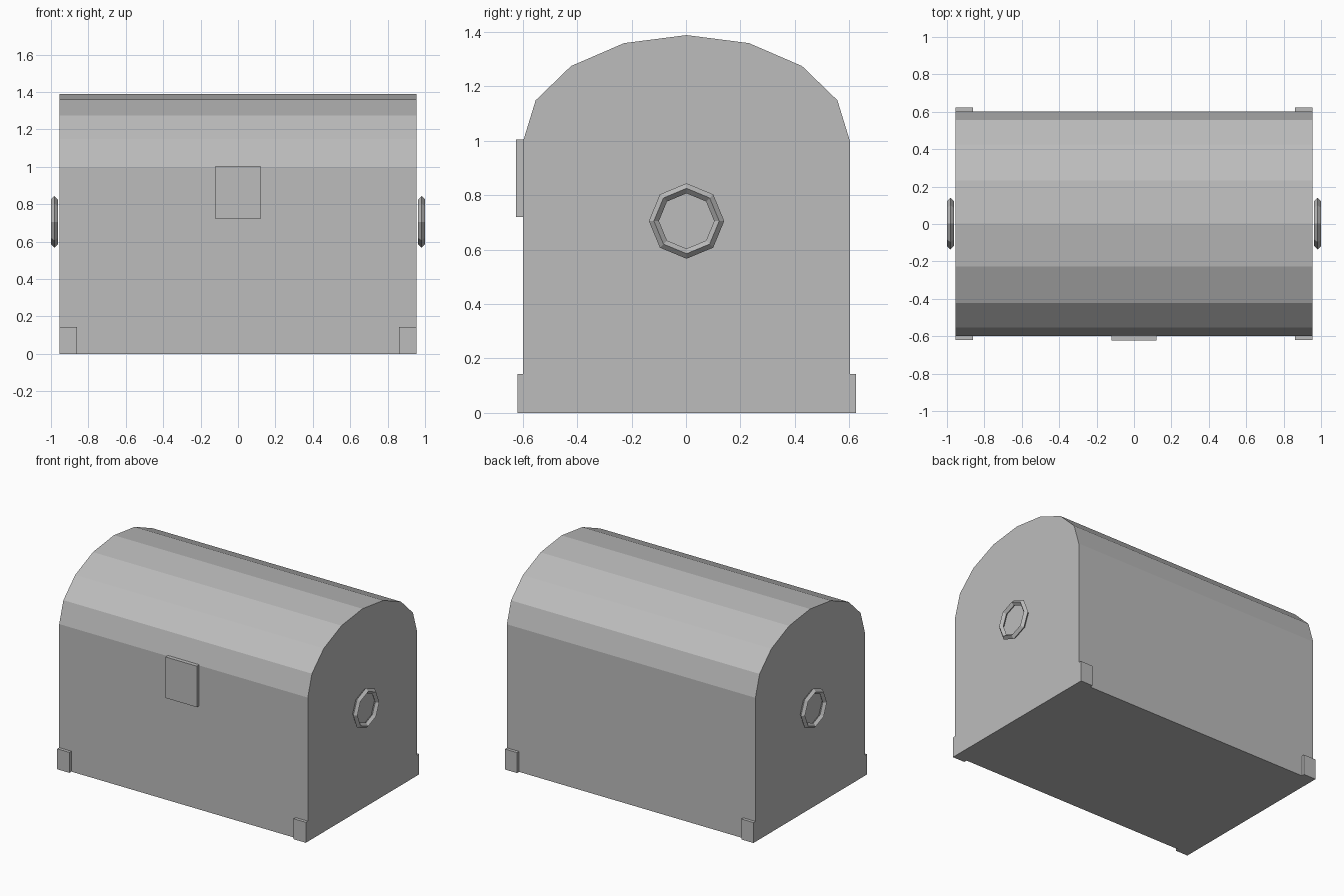
import bpy, bmesh, math
from mathutils import Matrix, Vector

old = bpy.data.objects.get("Cube")
if old:
    bpy.data.objects.remove(old, do_unlink=True)

grey = bpy.data.materials.new("plain grey")
grey.use_nodes = True
colour = (0.505, 0.505, 0.505, 1)
grey.diffuse_color = colour
grey.node_tree.nodes["Principled BSDF"].inputs["Base Color"].default_value = colour

HALF_LENGTH, HALF_DEPTH = 0.955, 0.6
WALL_TOP, ARCH_RISE = 1.0, 0.388
MID_Y = 0.002  # the lock plate stands out more than the feet


def finish(name, bm):
    bmesh.ops.recalc_face_normals(bm, faces=bm.faces)
    mesh = bpy.data.meshes.new(name)
    bm.to_mesh(mesh)
    bm.free()
    mesh.materials.append(grey)
    obj = bpy.data.objects.new(name, mesh)
    bpy.context.collection.objects.link(obj)
    return obj


def box(name, low, high):
    low, high = Vector(low), Vector(high)
    bm = bmesh.new()
    place = Matrix.Translation((low + high) / 2) @ Matrix.Diagonal((*(high - low), 1))
    bmesh.ops.create_cube(bm, size=1, matrix=place)
    return finish(name, bm)


def ring(name, centre, radius, thickness, sides=8, tube_sides=4):
    # Faceted ring whose axis runs along x
    bm = bmesh.new()
    loops = []
    for i in range(sides):
        a = math.tau * i / sides
        loop = []
        for j in range(tube_sides):
            b = math.tau * j / tube_sides
            r = radius + thickness * math.cos(b)
            offset = Vector((thickness * math.sin(b), r * math.sin(a), r * math.cos(a)))
            loop.append(bm.verts.new(Vector(centre) + offset))
        loops.append(loop)
    for i in range(sides):
        here, after = loops[i], loops[(i + 1) % sides]
        for j in range(tube_sides):
            k = (j + 1) % tube_sides
            bm.faces.new((here[j], here[k], after[k], after[j]))
    return finish(name, bm)


# Chest body with its domed lid: half of a sixteen-sided ellipse on straight walls
profile = [(MID_Y - HALF_DEPTH, 0), (MID_Y + HALF_DEPTH, 0)]
for i in range(9):
    a = math.pi * i / 8
    profile.append((MID_Y + HALF_DEPTH * math.cos(a), WALL_TOP + ARCH_RISE * math.sin(a)))
bm = bmesh.new()
end = bm.faces.new([bm.verts.new((-HALF_LENGTH, y, z)) for y, z in profile])
grown = bmesh.ops.extrude_face_region(bm, geom=[end], use_keep_orig=True)
moved = [v for v in grown["geom"] if isinstance(v, bmesh.types.BMVert)]
bmesh.ops.translate(bm, verts=moved, vec=(2 * HALF_LENGTH, 0, 0))
finish("chest_body", bm)

# Lock plate on the front
box("lock_plate", (-0.12, -0.624, 0.72), (0.12, -0.59, 1.005))

# Ring handles and corner feet
for side, sx in (("left", 1), ("right", -1)):
    ring(side + "_handle", (sx * 0.9815, MID_Y, 0.705), 0.12, 0.0185)
    for end_name, sy in (("front", -1), ("back", 1)):
        xs = sorted((sx * 0.862, sx * HALF_LENGTH))
        ys = sorted((MID_Y + sy * 0.59, MID_Y + sy * 0.622))
        box(f"{end_name}_{side}_foot", (xs[0], ys[0], 0), (xs[1], ys[1], 0.142))
